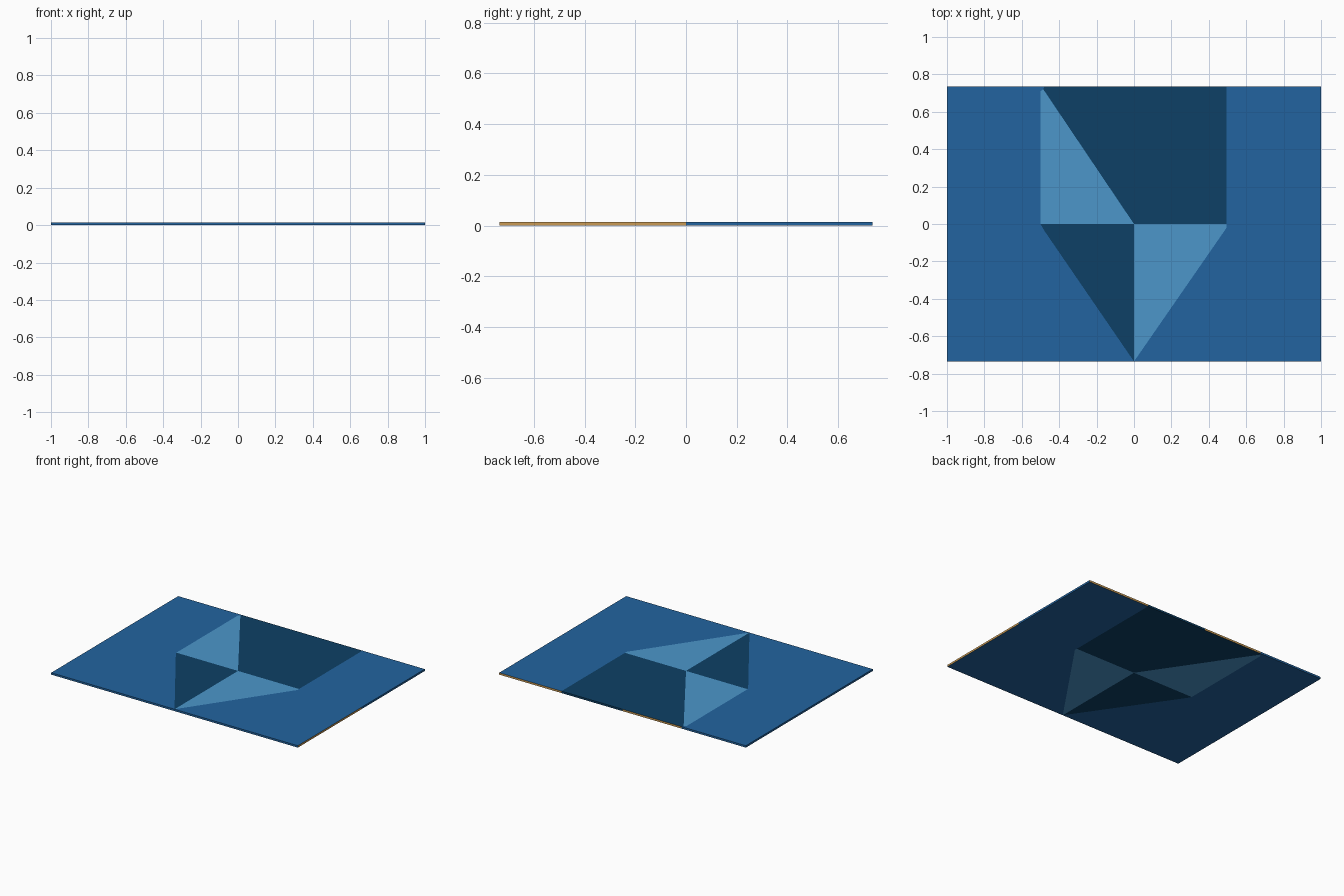
import bpy, bmesh
from mathutils import Vector

if "Cube" in bpy.data.objects:
    bpy.data.objects.remove(bpy.data.objects["Cube"])

W, D, T = 1.0, 0.735, 0.014   # half width, half depth, thickness


def material(name, rgb):
    m = bpy.data.materials.new(name)
    m.diffuse_color = (*rgb, 1)
    m.use_nodes = True
    m.node_tree.nodes["Principled BSDF"].inputs["Base Color"].default_value = m.diffuse_color
    return m


MID = material("mid blue", (0.016, 0.127, 0.352))
DARK = material("dark blue", (0.004, 0.051, 0.133))
LIGHT = material("light blue", (0.072, 0.305, 0.591))
ORANGE = material("orange edge", (0.60, 0.33, 0.09))


def panel(name, outline, mat, orange_side=None):
    """Flat tile; walls facing orange_side get the orange edge colour."""
    bm = bmesh.new()
    base = bm.faces.new([bm.verts.new((x, y, 0)) for x, y in outline])
    ext = bmesh.ops.extrude_face_region(bm, geom=[base], use_keep_orig=True)
    top = [v for v in ext["geom"] if isinstance(v, bmesh.types.BMVert)]
    bmesh.ops.translate(bm, verts=top, vec=(0, 0, T))
    bmesh.ops.recalc_face_normals(bm, faces=bm.faces)
    if orange_side:
        for f in bm.faces:
            if f.normal.dot(Vector(orange_side)) > 0.99:
                f.material_index = 1
    me = bpy.data.meshes.new(name)
    bm.to_mesh(me)
    bm.free()
    me.materials.append(mat)
    me.materials.append(ORANGE)
    bpy.context.collection.objects.link(bpy.data.objects.new(name, me))


BACK, RIGHT = (0, 1, 0), (1, 0, 0)
R = 0.495                                  # right limit of the inner pattern
NICK = [(-0.50, 0.71), (-0.485, 0.72)]     # clipped tip of the back left tile

# outer field, one tile per quarter
panel("field_back_left", [(-W, 0), (-0.5, 0), *NICK, (-0.48, D), (-W, D)], MID)
panel("field_back_right", [(R, 0), (W, 0), (W, D), (R, D)], MID, BACK)
panel("field_front_left",
      [(-W, -D), (0, -D), (-0.48, -0.035), (-0.5, 0), (-W, 0)], MID)
panel("field_front_right",
      [(0, -D), (W, -D), (W, 0), (R, 0), (R, -0.02)], MID, RIGHT)

# inner pinwheel
panel("light_back_tile", [(-0.5, 0), (0, 0), *reversed(NICK)], LIGHT)
panel("dark_back_wedge", [(0, 0), (0, D), (-0.48, D), NICK[1]], DARK, BACK)
panel("dark_back_square", [(0, 0), (R, 0), (R, D), (0, D)], DARK)
panel("dark_front_tile",
      [(-0.5, 0), (-0.48, -0.035), (0, -D), (0, 0)], DARK)
panel("light_front_tile", [(0, 0), (0, -D), (R, -0.02), (R, 0)], LIGHT)
